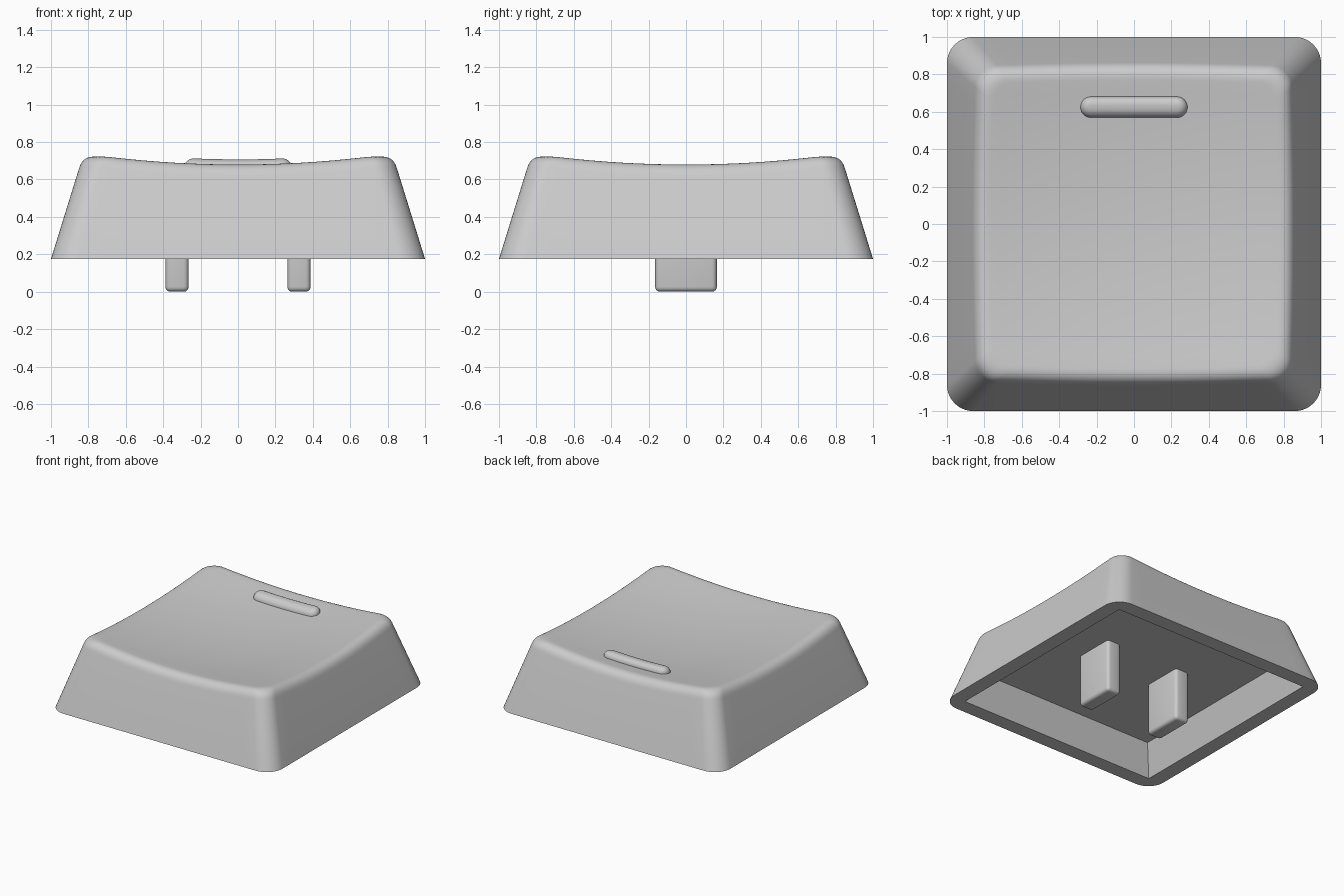
import bpy, bmesh, math

if "Cube" in bpy.data.objects:
    bpy.data.objects.remove(bpy.data.objects["Cube"])

grey = bpy.data.materials.new("mid grey")
grey.diffuse_color = (0.6, 0.6, 0.6, 1)
grey.use_nodes = True
grey.node_tree.nodes["Principled BSDF"].inputs["Base Color"].default_value = grey.diffuse_color

BASE, SLOPE, CEILING = 0.175, 0.31, 0.418


def dish(x, y):
    """Height of the hollowed top surface."""
    return 0.625 + 0.09 * (x * x + y * y)


def rounded_square(half, r, side=16, corner=10):
    """Outline of a rounded square, always with the same point count."""
    pts = []
    c = half - r
    for q in range(4):
        a0 = q * math.pi / 2
        ca, sa = math.cos(a0), math.sin(a0)
        local = [(half, -c + 2 * c * i / side) for i in range(side)]
        for i in range(corner):
            a = math.pi / 2 * i / corner
            local.append((c + r * math.cos(a), c + r * math.sin(a)))
        pts += [(x * ca - y * sa, x * sa + y * ca) for x, y in local]
    return pts


def loft(name, rings, cap_start=True, angle=30):
    """Skin a stack of equal rings and cap the ends."""
    bm = bmesh.new()
    loops = [[bm.verts.new(p) for p in ring] for ring in rings]
    n = len(loops[0])
    for a, b in zip(loops, loops[1:]):
        for i in range(n):
            j = (i + 1) % n
            bm.faces.new((a[i], a[j], b[j], b[i]))
    if cap_start:
        bm.faces.new(loops[0][::-1])
    bm.faces.new(loops[-1])
    bmesh.ops.remove_doubles(bm, verts=bm.verts, dist=1e-5)
    bmesh.ops.recalc_face_normals(bm, faces=bm.faces)
    return finish(name, bm, angle)


def finish(name, bm, angle):
    mesh = bpy.data.meshes.new(name)
    bm.to_mesh(mesh)
    bm.free()
    ob = bpy.data.objects.new(name, mesh)
    bpy.context.collection.objects.link(ob)
    mesh.materials.append(grey)
    bpy.ops.object.select_all(action='DESELECT')
    ob.select_set(True)
    bpy.context.view_layer.objects.active = ob
    bpy.ops.object.shade_smooth_by_angle(angle=math.radians(angle))
    return ob


# Cap: underside cavity, rim, sloped walls, rounded shoulder, dished top
def flat(half, r, z):
    return [(x, y, z) for x, y in rounded_square(half, r)]


base = rounded_square(1, 0.14)
edge = []
for x, y in base:
    z = 0.7
    for _ in range(12):                      # where the wall meets the dish
        s = 1 - SLOPE * (z - BASE)
        z = dish(x * s, y * s)
    edge.append((x * s, y * s, z))

D = 0.07                                     # shoulder size
low, inner = [], []
for (bx, by), (x, y, z) in zip(base, edge):
    t = D / (z - BASE)
    low.append((x + (bx - x) * t, y + (by - y) * t, z - D))
    f = 1 - D / max(abs(x), abs(y))
    inner.append((x * f, y * f, dish(x * f, y * f)))

# the cavity walls run parallel to the outer walls
rings = [flat(0.88 - SLOPE * (CEILING - BASE), 0, CEILING),
         flat(0.88, 0, BASE), flat(1, 0.14, BASE)]
for i in range(9):
    t = i / 8
    rings.append([tuple((1 - t) ** 2 * a + 2 * t * (1 - t) * b + t * t * c
                        for a, b, c in zip(p, e, q))
                  for p, e, q in zip(low, edge, inner)])
for i in range(1, 13):
    f = 1 - i / 12.2
    rings.append([(x * f, y * f, dish(x * f, y * f)) for x, y, _ in inner])
loft("keycap_shell", rings)


# Raised finger bar following the dish
def bar_ring(r, h, n=12):
    pts = []
    for sx, a0 in ((1, -math.pi / 2), (-1, math.pi / 2)):
        for i in range(n + 1):
            a = a0 + math.pi * i / n
            pts.append((sx * 0.23 + r * math.cos(a), 0.625 + r * math.sin(a)))
        for i in range(1, 10):
            pts.append((sx * 0.23 * (1 - i / 5), 0.625 + sx * r))
    return [(x, y, dish(x, y) + h) for x, y in pts]


bar = [bar_ring(0.056, -0.01)]
for i in range(8):
    a = math.pi / 2 * i / 7
    bar.append(bar_ring(0.008 + 0.048 * math.cos(a), 0.046 * math.sin(a)))
loft("finger_bar", bar)

# Two mounting prongs under the cap
for side, label in ((-1, "left"), (1, "right")):
    bm = bmesh.new()
    bmesh.ops.create_cube(bm, size=1)
    for v in bm.verts:
        v.co.x = v.co.x * 0.124 + side * 0.326
        v.co.y *= 0.33
        v.co.z = (v.co.z + 0.5) * (CEILING + 0.03)
    bmesh.ops.bevel(bm, geom=bm.edges[:], offset=0.026, segments=4,
                    profile=0.5, affect='EDGES')
    finish(label + "_prong", bm, 40)
